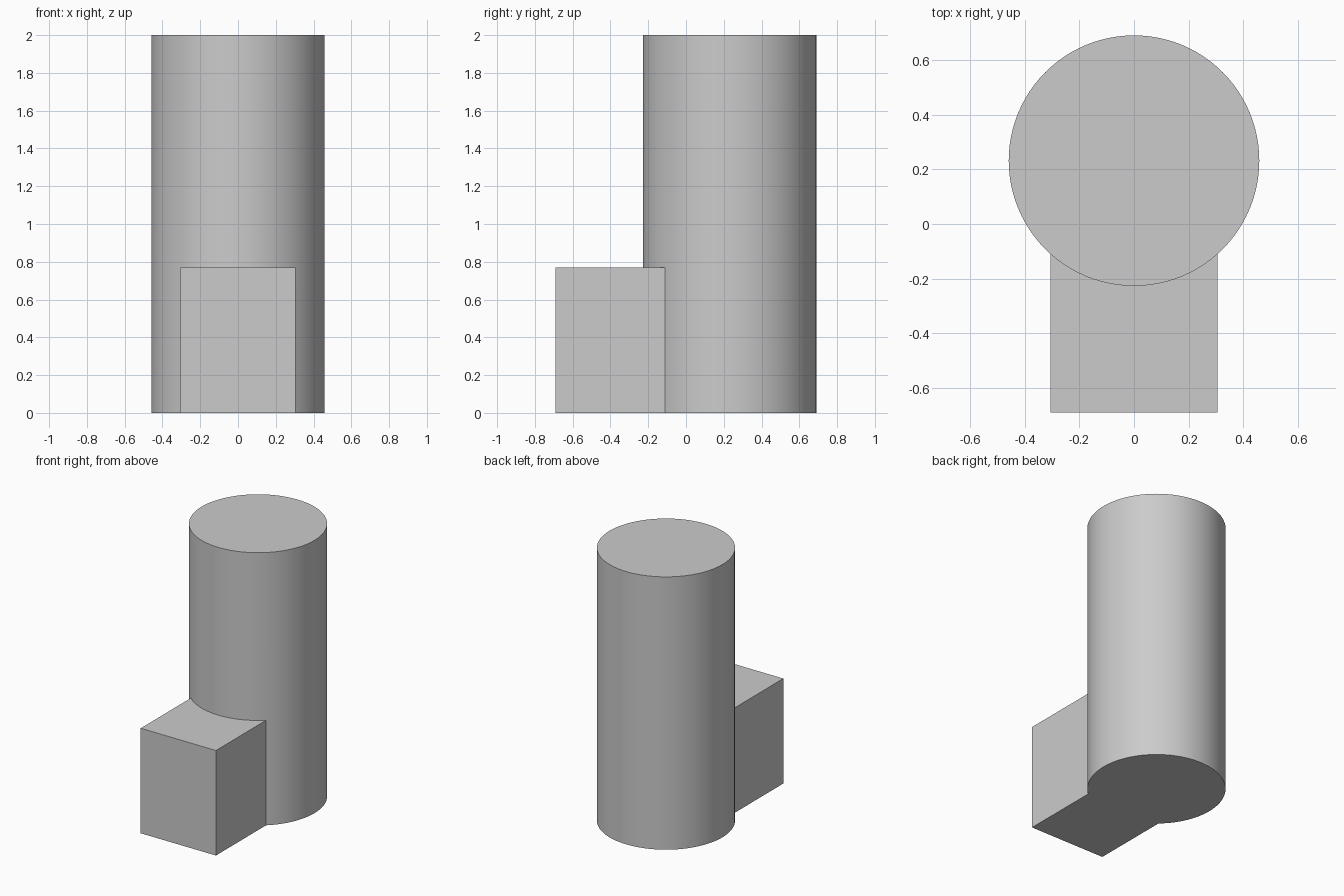
import bpy

if "Cube" in bpy.data.objects:
    bpy.data.objects.remove(bpy.data.objects["Cube"])

RADIUS, HEIGHT, CENTRE_Y = 0.459, 2.0, 0.232
HALF_WIDTH, FRONT_Y, BLOCK_TOP = 0.305, -0.691, 0.77

grey = bpy.data.materials.new("light grey")
grey.diffuse_color = (0.6, 0.6, 0.6, 1)
grey.use_nodes = True
grey.node_tree.nodes["Principled BSDF"].inputs["Base Color"].default_value = grey.diffuse_color

# Block in front, running back into the column
bpy.ops.mesh.primitive_cube_add(size=1, location=(0, (FRONT_Y + CENTRE_Y) / 2, BLOCK_TOP / 2))
block = bpy.context.object
block.name = "front_block"
block.scale = (2 * HALF_WIDTH, CENTRE_Y - FRONT_Y, BLOCK_TOP)
bpy.ops.object.transform_apply(location=True, rotation=False, scale=True)
block.data.materials.append(grey)

# Tall round column
bpy.ops.mesh.primitive_cylinder_add(vertices=96, radius=RADIUS, depth=HEIGHT,
                                    location=(0, CENTRE_Y, HEIGHT / 2))
column = bpy.context.object
column.name = "column_with_block"
column.data.materials.append(grey)

# Join both into one solid
union = column.modifiers.new("union", 'BOOLEAN')
union.operation = 'UNION'
union.solver = 'EXACT'
union.object = block
bpy.ops.object.modifier_apply(modifier=union.name)
bpy.data.objects.remove(block)

# Smooth the round wall, keep the edges sharp
bpy.ops.object.shade_smooth_by_angle(angle=0.5)
